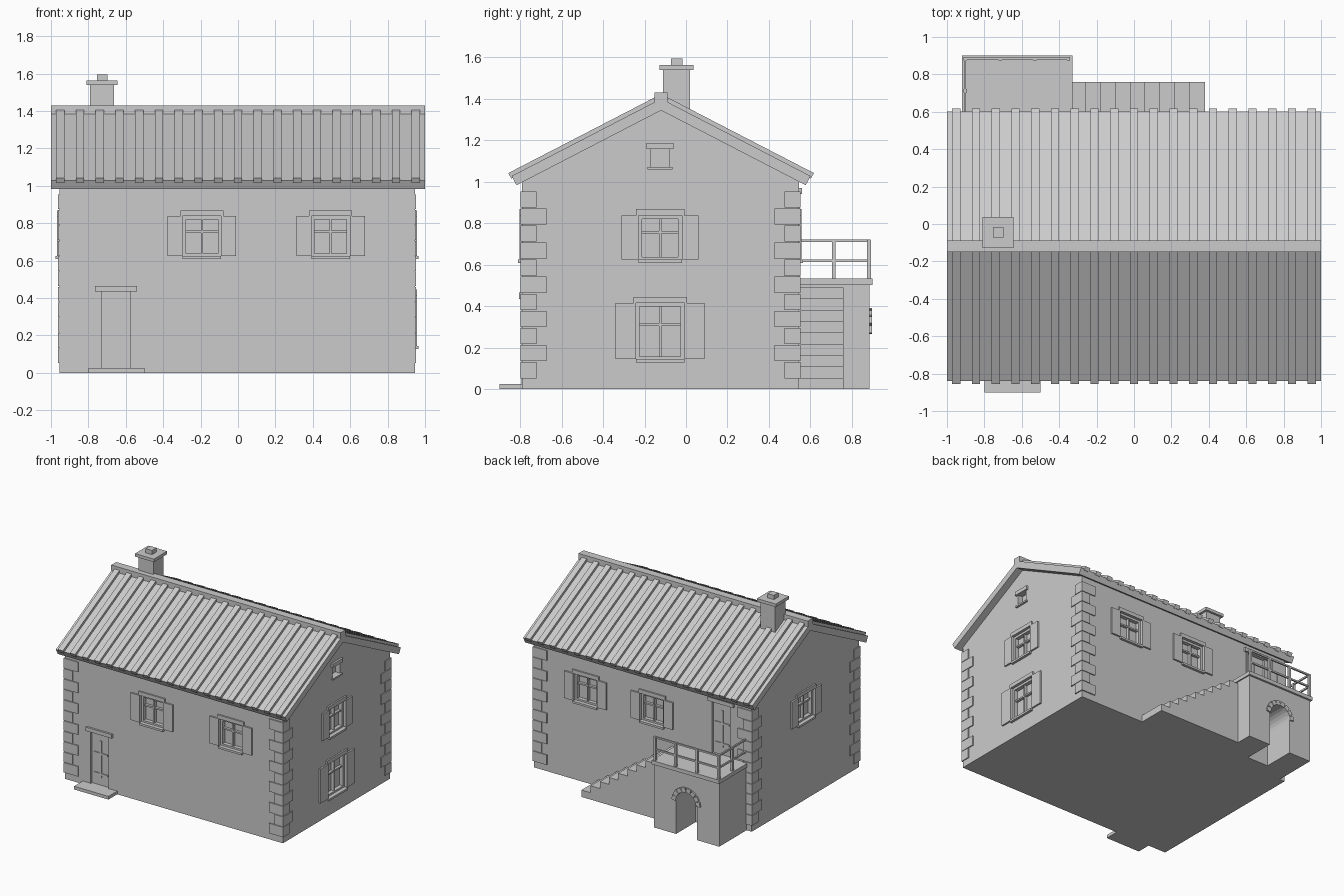
import bpy, bmesh, math
from mathutils import Matrix, Vector

if "Cube" in bpy.data.objects:
    bpy.data.objects.remove(bpy.data.objects["Cube"])

X0, X1, Y0, Y1 = -0.955, 0.945, -0.79, 0.545   # wall planes
RY, RZ = -0.12, 1.40                            # ridge line
ANG = math.atan(0.517)


def finish(name, bm):
    bmesh.ops.recalc_face_normals(bm, faces=bm.faces)
    me = bpy.data.meshes.new(name)
    bm.to_mesh(me)
    bm.free()
    ob = bpy.data.objects.new(name, me)
    bpy.context.collection.objects.link(ob)
    return ob


def boxes(name, items, mat=Matrix()):
    """One object from boxes given as (x0, x1, y0, y1, z0, z1[, matrix])."""
    bm = bmesh.new()
    for it in items:
        a, b, c, d, e, f = it[:6]
        m = it[6] if len(it) > 6 else Matrix()
        loc = Matrix.Translation(((a + b) / 2, (c + d) / 2, (e + f) / 2))
        bmesh.ops.create_cube(bm, size=1, matrix=mat @ m @ loc @ Matrix.Diagonal((b - a, d - c, f - e, 1)))
    return finish(name, bm)


def prism(name, pts, axis, lo, hi):
    """Extrude a profile (yz along x, or xz along y)."""
    bm = bmesh.new()
    put = (lambda p, t: (t, p[0], p[1])) if axis == 'x' else (lambda p, t: (p[0], t, p[1]))
    f = bm.faces.new([bm.verts.new(put(p, lo)) for p in pts])
    r = bmesh.ops.extrude_face_region(bm, geom=[f])
    shift = Vector((hi - lo, 0, 0)) if axis == 'x' else Vector((0, hi - lo, 0))
    bmesh.ops.translate(bm, verts=[v for v in r['geom'] if isinstance(v, bmesh.types.BMVert)], vec=shift)
    return finish(name, bm)


def cut(ob, cutter):
    m = ob.modifiers.new("cut", 'BOOLEAN')
    m.operation, m.solver, m.object = 'DIFFERENCE', 'EXACT', cutter
    bpy.context.view_layer.objects.active = ob
    bpy.ops.object.modifier_apply(modifier=m.name)
    bpy.data.objects.remove(cutter)


# Wall frames: local x runs along the wall, local -y points outward
WALL = {
    'front': Matrix.Translation((0, Y0, 0)),
    'right': Matrix.Translation((X1, 0, 0)) @ Matrix.Rotation(math.pi / 2, 4, 'Z'),
    'back': Matrix.Translation((0, Y1, 0)) @ Matrix.Rotation(math.pi, 4, 'Z'),
    'left': Matrix.Translation((X0, 0, 0)) @ Matrix.Rotation(-math.pi / 2, 4, 'Z'),
}
holes = []


def window(wall, u, z0, z1, w, sw):
    m, label = WALL[wall], wall + "_window"
    holes.append((u - w, u + w, -0.05, 0.04, z0, z1, m))
    f, zm = 0.018, z0 + (z1 - z0) * 0.62
    boxes(label + "_frame", [
        (u - w, u - w + f, 0.01, 0.045, z0, z1), (u + w - f, u + w, 0.01, 0.045, z0, z1),
        (u - w + f, u + w - f, 0.01, 0.045, z0, z0 + f), (u - w + f, u + w - f, 0.01, 0.045, z1 - f, z1),
        (u - 0.006, u + 0.006, 0.018, 0.045, z0 + f, z1 - f),
        (u - w + f, u + w - f, 0.02, 0.045, zm - 0.006, zm + 0.006)], m)
    boxes(label + "_lintel_and_sill", [
        (u - w - 0.012, u + w + 0.012, -0.012, 0.02, z1, z1 + 0.03),
        (u - w, u + w, -0.02, 0.02, z0 - 0.012, z0 + 0.004)], m)
    boxes(label + "_shutters", [
        (u - w - sw, u - w, -0.013, 0.005, z0 + 0.005, z1),
        (u + w, u + w + sw, -0.013, 0.005, z0 + 0.005, z1)], m)


def door(wall, u, z0, h):
    m, w, z1 = WALL[wall], 0.093, z0 + h
    holes.append((u - w, u + w, -0.05, 0.03, z0, z1, m))
    boxes(wall + "_door", [
        (u - w, u + w, 0.015, 0.04, z0, z1),
        (u - 0.007, u + 0.007, 0.008, 0.02, z0 + 0.06, z1 - 0.06),
        (u - 0.06, u + 0.06, 0.008, 0.02, z0 + 0.24, z0 + 0.255),
        (u - 0.06, u + 0.06, 0.008, 0.02, z0 + 0.08, z0 + 0.095)], m)
    boxes(wall + "_door_frame", [
        (u - w, u - w + 0.015, -0.003, 0.03, z0, z1), (u + w - 0.015, u + w, -0.003, 0.03, z0, z1),
        (u - w - 0.02, u + w + 0.02, -0.015, 0.02, z1, z1 + 0.03)], m)


# Walls with gables
eave = 1.344 - (Y1 - RY) * 0.517
walls = prism("house_walls", [(Y0, 0), (Y1, 0), (Y1, eave), (RY, 1.344), (Y0, eave)], 'x', X0, X1)

# Openings
for u in (-0.193, 0.495):
    window('front', u, 0.62, 0.838, 0.103, 0.08)
for x in (0.49, -0.09):
    window('back', -x, 0.62, 0.838, 0.103, 0.08)
window('right', -0.125, 0.62, 0.838, 0.105, 0.08)
window('right', -0.125, 0.14, 0.415, 0.117, 0.097)
window('left', 0.125, 0.62, 0.838, 0.105, 0.08)
door('front', -0.652, 0.025, 0.41)
door('back', 0.69, 0.53, 0.41)
boxes("front_doorstep", [(-0.80, -0.50, -0.90, Y0 + 0.01, 0, 0.025)])

# Attic vent
holes.append((-0.17, -0.08, -0.05, 0.04, 1.07, 1.16, WALL['right']))
boxes("attic_opening_trim", [(-0.19, -0.06, -0.015, 0.02, 1.157, 1.187),
                             (-0.185, -0.065, -0.015, 0.02, 1.058, 1.07)], WALL['right'])
cut(walls, boxes("opening_cutter", holes))

# Corner stones, alternating long and short
stones, p, rh = [], 0.008, 0.0823
for i in range(11):
    z = 0.05 + i * rh
    lx, ly = (0.125, 0.078) if i % 2 == 0 else (0.078, 0.125)
    for xr in ((X0 - p, X0 + lx - p), (X1 - lx + p, X1 + p)):
        for yr in ((Y0 - p, Y0 + ly - p), (Y1 - ly + p, Y1 + p)):
            stones.append((*xr, *yr, z + 0.002, z + rh - 0.002))
boxes("corner_stones", stones)

# Roof slopes with raised tile ribs
L = 0.817
for name, turn in (("back", 0), ("front", math.pi)):
    m = Matrix.Translation((0, RY, RZ)) @ Matrix.Rotation(turn, 4, 'Z') @ Matrix.Rotation(-ANG, 4, 'X')
    boxes(name + "_roof_slab", [(-1, 1, 0, L - 0.006, -0.05, 0)], m)
    boxes(name + "_roof_ribs", [(-0.95 + i * 1.9 / 18 - 0.022, -0.95 + i * 1.9 / 18 + 0.022,
                                 0.0, L + 0.002, -0.01, 0.02) for i in range(19)], m)
boxes("ridge_cap", [(-1, 1, RY - 0.031, RY + 0.031, 1.385, 1.43)])

# Chimney
cx, cy = -0.727, -0.045
boxes("chimney", [(cx - r, cx + r, cy - r, cy + r, a, b) for r, a, b in
                  ((0.065, 1.28, 1.54), (0.082, 1.538, 1.562), (0.028, 1.56, 1.595))])

# Landing block with arched niche
block = boxes("landing_block", [(-0.91, -0.34, Y1 - 0.01, 0.885, 0, 0.505)])
ax, az, ar = -0.625, 0.265, 0.092
arc = [(ax + ar * math.cos(math.pi * i / 12), az + ar * math.sin(math.pi * i / 12)) for i in range(13)]
cut(block, prism("arch_cutter", [(ax - ar, -0.1), (ax + ar, -0.1)] + arc, 'y', 0.64, 1.0))
boxes("arch_stones", [(ar - 0.003, ar + 0.032, 0.87, 0.896, -0.018, 0.018,
                       Matrix.Translation((ax, 0, az)) @ Matrix.Rotation(-math.pi * (i + 0.5) / 8, 4, 'Y'))
                      for i in range(8)])
boxes("landing_slab", [(-0.92, -0.33, Y1 - 0.01, 0.90, 0.502, 0.532)])

# Stairs
n, xs, xe = 9, -0.34, 0.38
run, rise = (xe - xs) / n, 0.49 / n
prof = [(xs, 0), (xe, 0)]
for i in range(n):
    prof += [(xe - i * run, (i + 1) * rise), (xe - (i + 1) * run, (i + 1) * rise)]
prism("stairs", prof, 'y', Y1 - 0.01, 0.76)

# Railing
rail = [(x - 0.009, x + 0.009, 0.874, 0.892, 0.53, 0.72) for x in (-0.903, -0.716, -0.53, -0.35)]
rail.append((-0.912, -0.894, 0.703, 0.721, 0.53, 0.72))
for z in (0.612, 0.708):
    rail += [(-0.912, -0.341, 0.877, 0.889, z, z + 0.013), (-0.909, -0.897, Y1, 0.889, z, z + 0.013)]
boxes("landing_railing", rail)
